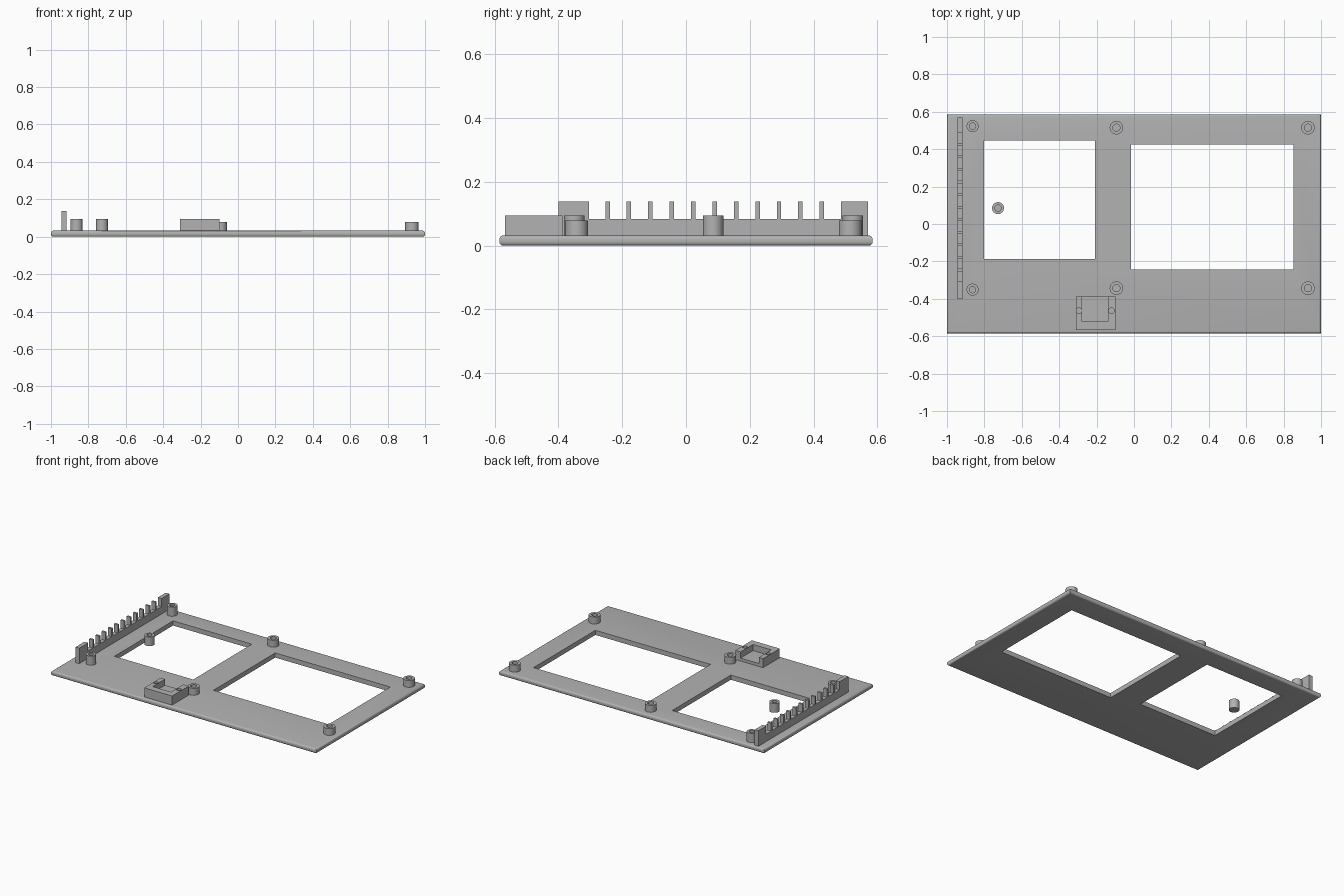
import bpy, bmesh, math

if "Cube" in bpy.data.objects:
    bpy.data.objects.remove(bpy.data.objects["Cube"], do_unlink=True)

grey = bpy.data.materials.new("grey plastic")
GREY = (0.45, 0.45, 0.45, 1)
grey.diffuse_color = GREY
grey.use_nodes = True
grey.node_tree.nodes["Principled BSDF"].inputs["Base Color"].default_value = GREY

TOP = 0.032  # upper face of the plate


def finish(name, bm):
    bmesh.ops.recalc_face_normals(bm, faces=bm.faces)
    mesh = bpy.data.meshes.new(name)
    bm.to_mesh(mesh)
    bm.free()
    mesh.materials.append(grey)
    obj = bpy.data.objects.new(name, mesh)
    bpy.context.collection.objects.link(obj)
    return obj


def box(name, x, y, z, bevel=0):
    bm = bmesh.new()
    bmesh.ops.create_cube(bm, size=1)
    for v in bm.verts:
        for i, (low, high) in enumerate((x, y, z)):
            v.co[i] = high if v.co[i] > 0 else low
    if bevel:
        rim = [e for e in bm.edges if abs(e.verts[0].co.z - e.verts[1].co.z) < 1e-5]
        bmesh.ops.bevel(bm, geom=rim, offset=bevel, segments=4, profile=0.5, affect='EDGES')
    return finish(name, bm)


def lathe(name, centre, profile, steps=32):
    """Spin (radius, height) points around a vertical axis."""
    bm = bmesh.new()
    pts = [bm.verts.new((r, 0, z)) for r, z in profile]
    edges = [bm.edges.new(pair) for pair in zip(pts, pts[1:])]
    bmesh.ops.spin(bm, geom=pts + edges, cent=(0, 0, 0), axis=(0, 0, 1),
                   angle=math.tau, steps=steps)
    bmesh.ops.remove_doubles(bm, verts=bm.verts, dist=1e-5)
    obj = finish(name, bm)
    obj.location = (*centre, 0)
    smooth(obj)
    return obj


def smooth(obj):
    bpy.ops.object.select_all(action='DESELECT')
    obj.select_set(True)
    bpy.context.view_layer.objects.active = obj
    bpy.ops.object.shade_smooth_by_angle(angle=math.radians(35))


def cut(obj, cutter):
    cutter.hide_render = True
    mod = obj.modifiers.new("cut", 'BOOLEAN')
    mod.operation = 'DIFFERENCE'
    mod.solver = 'EXACT'
    mod.object = cutter
    bpy.context.view_layer.objects.active = obj
    bpy.ops.object.modifier_apply(modifier=mod.name)
    bpy.data.objects.remove(cutter, do_unlink=True)


# Panel with rounded rim and two rectangular windows
panel = box("panel", (-1, 1), (-0.585, 0.585), (0, TOP), bevel=0.012)
for wx, wy in (((-0.802, -0.208), (-0.186, 0.446)), ((-0.016, 0.853), (-0.242, 0.424))):
    cut(panel, box("window_cutter", wx, wy, (-0.1, 0.1)))
smooth(panel)


# Hollow screw posts
def post(name, centre, radius, height):
    hole = radius * 0.53
    lathe(name, centre, [(0, TOP), (radius, TOP), (radius, height),
                         (hole, height), (hole, TOP + 0.008), (0, TOP + 0.008)])


for y, end in ((-0.351, "front"), (0.523, "back")):
    post(f"tall_post_{end}", (-0.863, y), 0.032, 0.094)
post("window_post", (-0.727, 0.085), 0.032, 0.094)
for y, end in ((-0.343, "front"), (0.515, "back")):
    for x, side in ((-0.094, "middle"), (0.93, "left")):
        post(f"short_post_{side}_{end}", (x, y), 0.036, 0.079)

# Comb rail: low wall, two wide end blocks and a row of thin teeth
RAIL_X = (-0.945, -0.917)
WALL, TOOTH = 0.083, 0.138
box("comb_wall", RAIL_X, (-0.4, 0.57), (TOP, WALL))
for y, end in (((-0.4, -0.304), "front"), ((0.486, 0.57), "back")):
    box(f"comb_block_{end}", RAIL_X, y, (WALL, TOOTH))
for i in range(11):
    y = -0.246 + i * 0.0672
    box(f"comb_tooth_{i + 1}", RAIL_X, (y - 0.007, y + 0.007), (WALL, TOOTH))

# Socket holder: block with a pocket open at the back and two screw holes
SOCKET_TOP, FLOOR = 0.094, 0.052
holder = box("socket_holder", (-0.31, -0.1), (-0.567, -0.388), (TOP, SOCKET_TOP))
cut(holder, box("pocket_cutter", (-0.278, -0.14), (-0.522, -0.3), (FLOOR, 0.2)))
for x in (-0.294, -0.12):
    cut(holder, lathe("hole_cutter", (x, -0.464),
                      [(0, FLOOR + 0.004), (0.0155, FLOOR + 0.004), (0.0155, 0.2), (0, 0.2)], 24))
